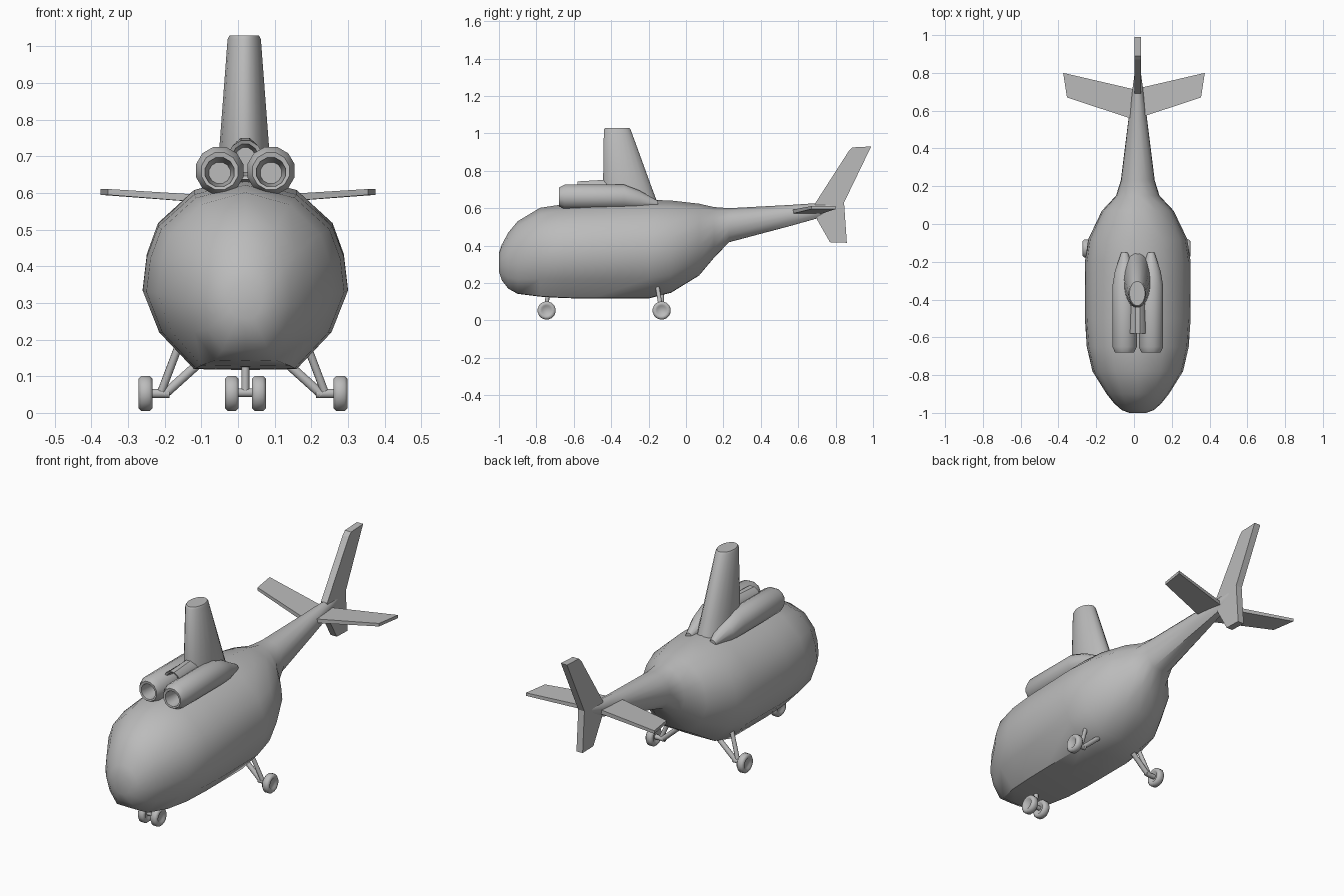
import bpy, bmesh, math
from mathutils import Vector

cube = bpy.data.objects.get("Cube")
if cube:
    bpy.data.objects.remove(cube, do_unlink=True)

CX = 0.02        # centre line of the hull
GEAR_X = 0.0135  # centre line of the main gear

grey = bpy.data.materials.new("plain grey")
grey.use_nodes = True
COLOUR = (0.5, 0.5, 0.5, 1)
grey.diffuse_color = COLOUR
grey.node_tree.nodes["Principled BSDF"].inputs["Base Color"].default_value = COLOUR


def finish(name, bm, angle=None):
    """Turn a bmesh into a named, shaded object."""
    bmesh.ops.recalc_face_normals(bm, faces=bm.faces)
    mesh = bpy.data.meshes.new(name)
    bm.to_mesh(mesh)
    bm.free()
    mesh.materials.append(grey)
    obj = bpy.data.objects.new(name, mesh)
    bpy.context.collection.objects.link(obj)
    if angle:
        bpy.ops.object.select_all(action='DESELECT')
        bpy.context.view_layer.objects.active = obj
        obj.select_set(True)
        bpy.ops.object.shade_smooth_by_angle(angle=math.radians(angle))
    return obj


def loft(name, rings, angle=40):
    """Skin a row of equal-sized closed rings and cap both ends."""
    bm = bmesh.new()
    rows = [[bm.verts.new(p) for p in ring] for ring in rings]
    n = len(rows[0])
    for a, b in zip(rows, rows[1:]):
        for i in range(n):
            j = (i + 1) % n
            bm.faces.new((a[i], a[j], b[j], b[i]))
    bm.faces.new(rows[0])
    bm.faces.new(rows[-1])
    return finish(name, bm, angle)


def ellipse(centre, u, v, n):
    """Closed ring spanned by the half axes u and v."""
    steps = [math.tau * (i + 0.5) / n for i in range(n)]
    return [Vector(centre) + Vector(u) * math.cos(t) + Vector(v) * math.sin(t) for t in steps]


def rod(name, a, b, r):
    a, b = Vector(a), Vector(b)
    u = (b - a).orthogonal().normalized()
    v = (b - a).normalized().cross(u)
    return loft(name, [ellipse(p, u * r, v * r, 10) for p in (a, b)])


def wheel(name, x, y):
    """Rounded tyre with a slightly dished hub."""
    profile = [(-.013, .024), (-.019, .03), (-.019, .041), (-.011, .049),
               (.011, .049), (.019, .041), (.019, .03), (.013, .024)]
    return loft(name, [ellipse((x + dx, y, .053), (0, r, 0), (0, 0, r), 16)
                       for dx, r in profile], 50)


# Fuselage: one half cross-section, scaled at each station (y, half width, bottom, top)
half = [(0, 0), (.5, .005), (.84, .2), (1, .42), (.96, .6), (.85, .76), (.5, .93), (0, 1)]
section = half + [(-x, z) for x, z in half[-2:0:-1]]
stations = [(-1, .045, .26, .36), (-.985, .085, .215, .405), (-.95, .125, .17, .47),
            (-.9, .165, .142, .53), (-.78, .24, .127, .602), (-.65, .27, .119, .622),
            (-.5, .28, .117, .632), (-.2, .28, .117, .645), (-.08, .262, .148, .641),
            (.07, .19, .24, .624), (.15, .115, .335, .606), (.23, .09, .418, .6),
            (.55, .05, .503, .617), (.7, .03, .545, .627), (.81, .015, .6, .632)]
loft("fuselage", [[(CX + w * x, y, b + (t - b) * z) for x, z in section]
                  for y, w, b, t in stations], 45)

# Engine pods with hollow intakes: stations (y, radius, offset, height)
pod = [(-.58, .03, .07, .655), (-.64, .037, .07, .655), (-.678, .041, .07, .657),
       (-.68, .052, .07, .66), (-.65, .067, .07, .661), (-.33, .067, .07, .661),
       (-.25, .052, .071, .645), (-.15, .018, .07, .622)]
for side, label in ((1, "left"), (-1, "right")):
    loft(label + "_engine_pod", [ellipse((CX + side * x, y, z), (r, 0, 0), (0, 0, r), 12)
                                 for y, r, x, z in pod], 35)

# Fairing between the pods, running back into the mast
loft("intake_fairing", [ellipse((CX, y, .69), (w, 0, 0), (0, 0, h), 12)
                        for y, w, h in ((-.52, .03, .035), (-.575, .038, .045), (-.58, .05, .055),
                                        (-.45, .042, .063), (-.3, .05, .05))], 35)

# Rotor mast: tapering oval, (height, front y, back y, half width)
loft("rotor_mast", [ellipse((.017, (f + k) / 2, z), (w, 0, 0), (0, (k - f) / 2, 0), 20)
                    for z, f, k, w in ((.6, -.447, -.14, .078), (.72, -.445, -.185, .069),
                                       (1.02, -.44, -.295, .046), (1.03, -.432, -.303, .041))], 40)

# Tail fin: side outline given thickness
outline = [(.69, .625), (.87, .905), (.89, .925), (.99, .93), (.845, .63),
           (.86, .415), (.77, .418), (.7, .54)]
loft("tail_fin", [[(CX + dx, y, z) for y, z in outline] for dx in (-.018, .018)], None)

# Tailplanes: swept root and tip sections
for side, label in ((1, "left"), (-1, "right")):
    rings = []
    for x, front, back, z, h in ((.0, .553, .713, .578, .011), (.365, .67, .8, .603, .008)):
        tip = .01 if x else 0
        rings.append([(side * (x - tip), front, z - h), (side * (x + tip), back, z - h),
                      (side * (x + tip), back, z + h), (side * (x - tip), front, z + h)])
    loft(label + "_tailplane", rings, None)

# Main landing gear
for side, label in ((1, "left"), (-1, "right")):
    def at(x, y, z):
        return (GEAR_X + side * x, y, z)
    wheel(label + "_main_wheel", GEAR_X + side * .266, -.13)
    rod(label + "_axle", at(.26, -.13, .053), at(.2, -.13, .053), .013)
    rod(label + "_inner_strut", at(.215, -.13, .05), at(.115, -.13, .14), .013)
    rod(label + "_outer_strut", at(.222, -.133, .06), at(.165, -.158, .21), .011)

# Nose landing gear
for side, label in ((1, "left"), (-1, "right")):
    wheel(label + "_nose_wheel", CX + side * .037, -.745)
rod("nose_axle", (CX - .035, -.745, .055), (CX + .035, -.745, .055), .012)
rod("nose_strut", (CX, -.745, .05), (CX, -.74, .15), .011)
